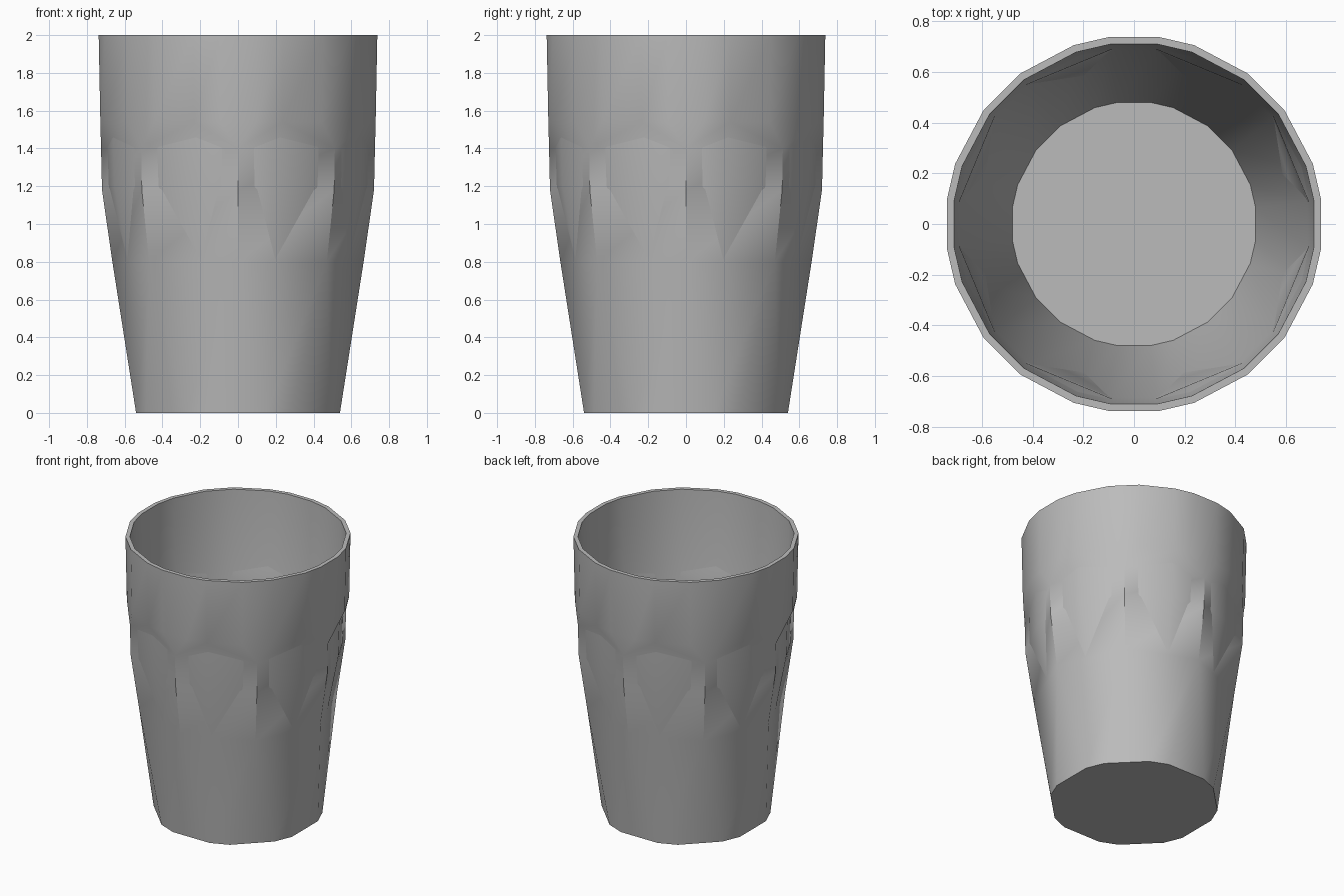
import bpy, bmesh
from math import radians, sin, cos

cube = bpy.data.objects.get("Cube")
if cube:
    bpy.data.objects.remove(cube, do_unlink=True)

# Uneven round outline, repeated every quarter turn
QUARTER = (-7.5, 7.5, 18.6, 37.2, 52.8, 71.4)
ROUND = [90 * q + a for q in range(4) for a in QUARTER]
RIDGES = [45 * k for k in range(8)]
FOOT = [45 * k + s for k in range(8) for s in (-15.5, 15.5)]

bm = bmesh.new()


def ring(angles, r, z):
    return [bm.verts.new((r * cos(radians(a)), r * sin(radians(a)), z)) for a in angles]


def bridge(lower, upper):
    n = len(lower)
    for i in range(n):
        j = (i + 1) % n
        bm.faces.new((lower[i], lower[j], upper[j], upper[i]))


# Outer wall rings, bottom to top
foot = ring(FOOT, 0.56, 0)
ridge_low = ring(RIDGES, 0.665, 0.8)
ridge_mid = ring(RIDGES, 0.72, 1.18)
ridge_top = ring(RIDGES, 0.725, 1.4)
shoulder = ring(ROUND, 0.735, 1.54)
rim = ring(ROUND, 0.744, 2)

# Base and tapering facets, each ridge splitting into a triangle below
bm.faces.new(foot[::-1])
for k in range(8):
    n = (k + 1) % 8
    bm.faces.new((foot[2 * k], foot[2 * k + 1], ridge_low[k]))
    bm.faces.new((foot[2 * k + 1], foot[2 * n], ridge_low[n], ridge_low[k]))
bridge(ridge_low, ridge_mid)
bridge(ridge_mid, ridge_top)

# Arched ledges joining the facets to the round band
for k in range(8):
    n = (k + 1) % 8
    a, b, c, d = (shoulder[(3 * k + i) % 24] for i in range(4))
    bm.faces.new((ridge_top[k], b, a))
    bm.faces.new((ridge_top[k], c, b))
    bm.faces.new((ridge_top[k], ridge_top[n], c))
    bm.faces.new((ridge_top[n], d, c))
bridge(shoulder, rim)

# Rim, inner wall and floor
previous = rim
for r, z in ((0.715, 2), (0.69, 1.2), (0.484, 0.1)):
    current = ring(ROUND, r, z)
    bridge(previous, current)
    previous = current
bm.faces.new(previous)

bmesh.ops.recalc_face_normals(bm, faces=bm.faces)
mesh = bpy.data.meshes.new("tumbler")
bm.to_mesh(mesh)
bm.free()
tumbler = bpy.data.objects.new("tumbler", mesh)
bpy.context.collection.objects.link(tumbler)

# Plain grey material
grey = bpy.data.materials.new("light_grey")
grey.use_nodes = True
colour = (0.5, 0.5, 0.5, 1)
grey.diffuse_color = colour
grey.node_tree.nodes["Principled BSDF"].inputs["Base Color"].default_value = colour
mesh.materials.append(grey)

# Smooth shading that keeps the ridges crisp
bpy.ops.object.select_all(action="DESELECT")
tumbler.select_set(True)
bpy.context.view_layer.objects.active = tumbler
bpy.ops.object.shade_smooth_by_angle(angle=radians(40))
